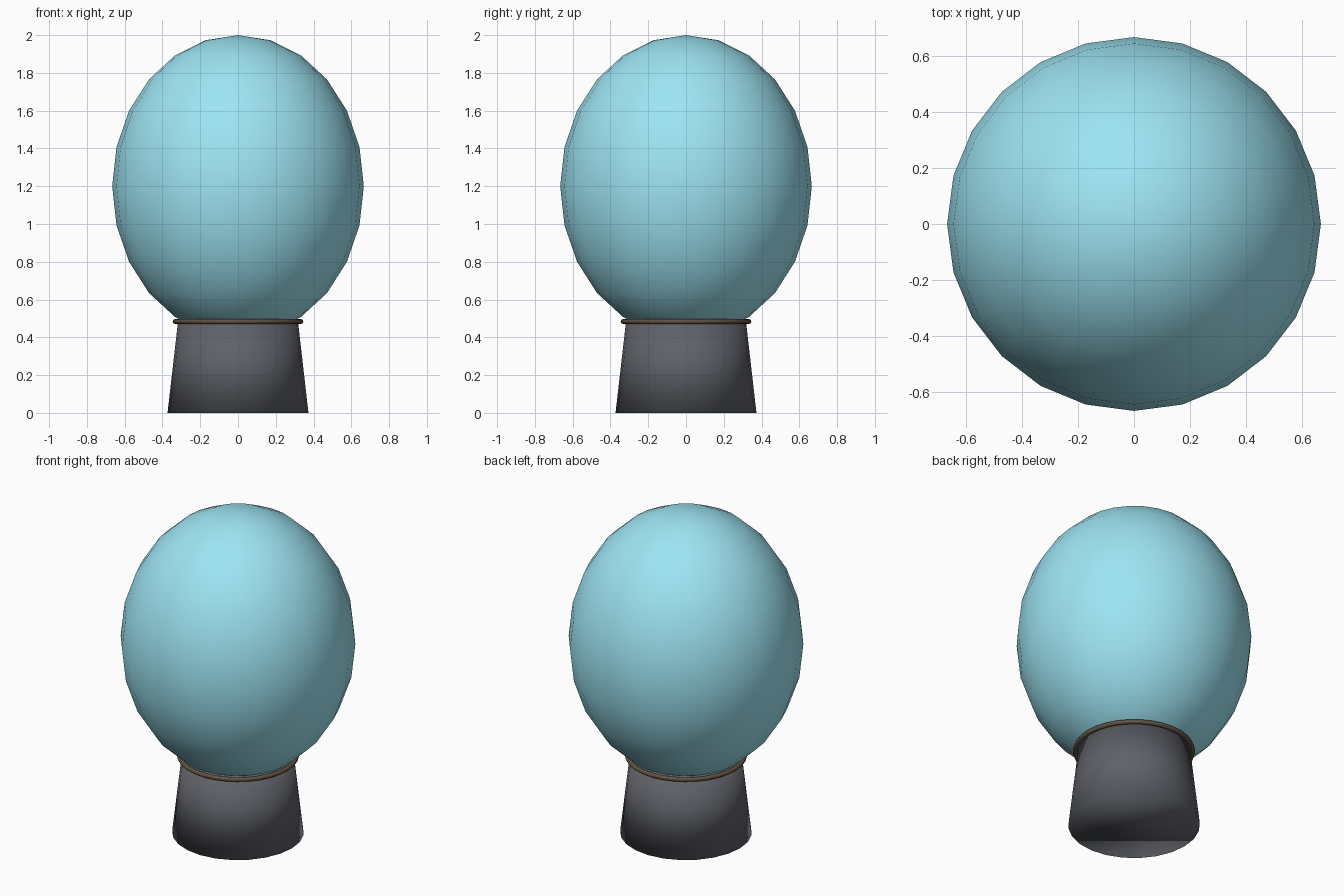
import bpy

if "Cube" in bpy.data.objects:
    bpy.data.objects.remove(bpy.data.objects["Cube"])


def finish(name, color):
    """Name the active object, shade it smooth and give it a colour."""
    ob = bpy.context.object
    ob.name = name
    mat = bpy.data.materials.new(name + "_material")
    mat.diffuse_color = (*color, 1)
    mat.use_nodes = True
    mat.node_tree.nodes["Principled BSDF"].inputs["Base Color"].default_value = mat.diffuse_color
    ob.data.materials.append(mat)
    bpy.ops.object.shade_smooth()
    return ob


# Egg-shaped glass globe
bpy.ops.mesh.primitive_uv_sphere_add(segments=24, ring_count=12, radius=1,
                                     location=(0, 0, 1.2))
globe = finish("globe", (0.34, 0.78, 0.9))
globe.scale = (0.666, 0.666, 0.8)

# Tapered base
bpy.ops.mesh.primitive_cone_add(vertices=24, radius1=0.373, radius2=0.318,
                                depth=0.48, location=(0, 0, 0.24))
finish("base", (0.115, 0.12, 0.14))

# Thin collar ring where globe meets base
bpy.ops.mesh.primitive_torus_add(major_segments=32, minor_segments=8,
                                 major_radius=0.332, minor_radius=0.014,
                                 location=(0, 0, 0.484))
finish("collar_ring", (0.12, 0.085, 0.055))
